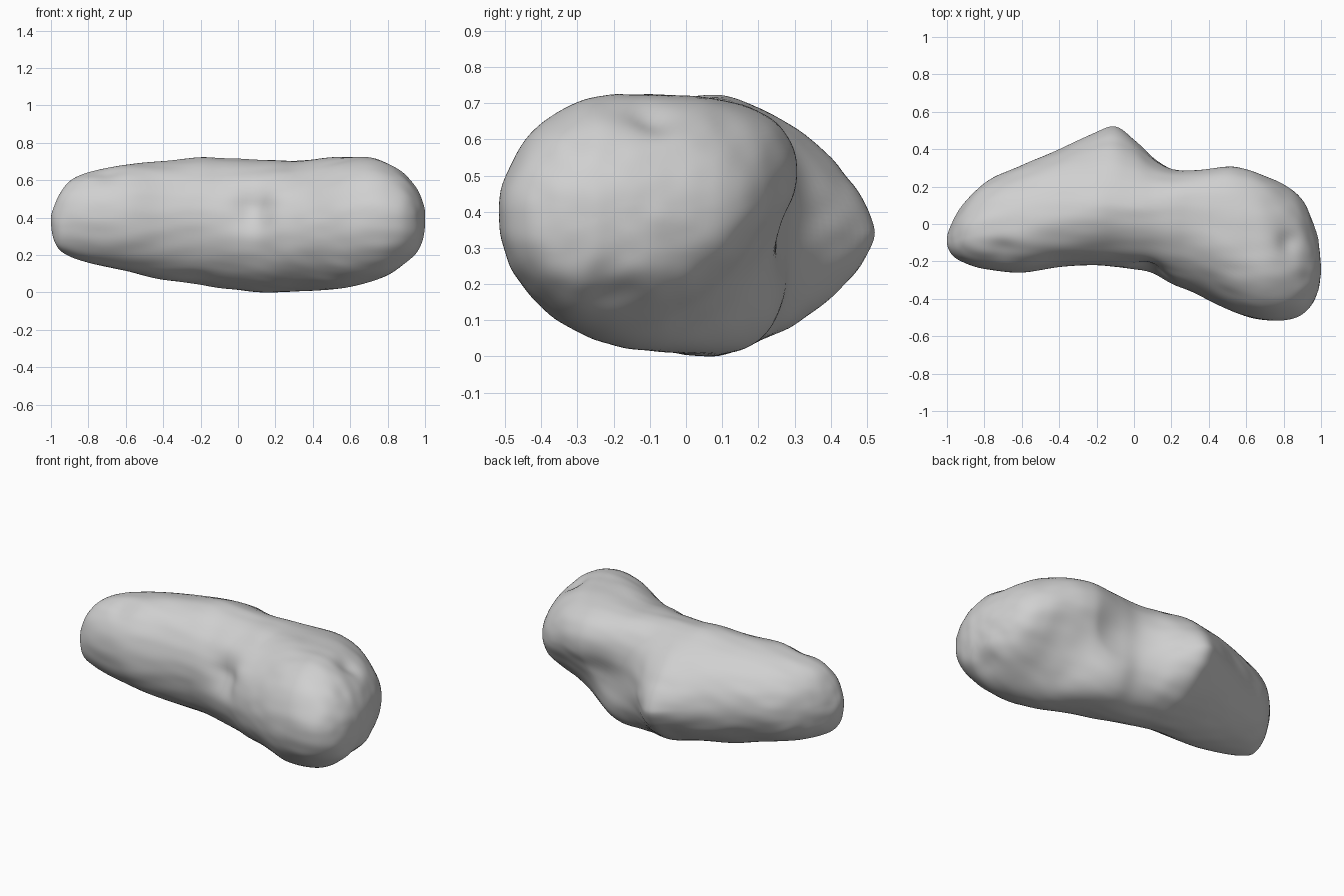
import bpy
import bmesh
from math import acos, cos, sin, pi, exp, copysign
from mathutils import Vector, noise

cube = bpy.data.objects.get("Cube")
if cube:
    bpy.data.objects.remove(cube, do_unlink=True)

RINGS, SIDES = 150, 120

# Body sections: x, front y, back y, bottom z, top z
SECTIONS = [
    (-1, -.09, -.09, .38, .38),
    (-.97, -.17, .01, .25, .5),
    (-.9, -.21, .12, .2, .6),
    (-.8, -.24, .22, .165, .65),
    (-.6, -.26, .315, .12, .69),
    (-.4, -.23, .4, .075, .71),
    (-.2, -.22, .495, .05, .73),
    (-.1, -.23, .525, .03, .725),
    (0, -.25, .455, .02, .72),
    (.1, -.27, .36, .01, .715),
    (.2, -.32, .315, .005, .715),
    (.3, -.36, .32, .005, .71),
    (.5, -.455, .34, .02, .73),
    (.6, -.495, .315, .035, .735),
    (.7, -.515, .27, .06, .73),
    (.8, -.515, .215, .095, .695),
    (.9, -.485, .13, .155, .63),
    (.97, -.4, -.03, .235, .53),
    (1, -.24, -.24, .39, .39),
]

# Hollows: centre, radius, depth
HOLLOWS = [
    ((.43, .27, .33), .2, .085),    # large bowl behind
    ((.07, -.26, .46), .1, .045),   # front pit
    ((.82, -.1, .66), .07, .025),   # end pits
    ((.92, -.2, .17), .08, .02),
    ((-.7, -.13, .62), .07, .015),
]


def angle(x):
    return acos(max(-1, min(1, -x)))


KNOTS = [angle(s[0]) for s in SECTIONS]


def slope(i, k):
    a, b = max(0, i - 1), min(len(KNOTS) - 1, i + 1)
    return (SECTIONS[b][k] - SECTIONS[a][k]) / (KNOTS[b] - KNOTS[a])


def section_at(t):
    """Smoothly blended section measures at end-to-end angle t."""
    i = max(j for j in range(len(KNOTS) - 1) if KNOTS[j] <= t or j == 0)
    h = KNOTS[i + 1] - KNOTS[i]
    u = (t - KNOTS[i]) / h
    out = []
    for k in range(1, 5):
        p, q = SECTIONS[i][k], SECTIONS[i + 1][k]
        m, n = slope(i, k) * h, slope(i + 1, k) * h
        out.append(p + u * m + u * u * (3 * (q - p) - 2 * m - n)
                   + u ** 3 * (2 * (p - q) + m + n))
    return out


def bump(value, centre, width):
    return exp(-((value - centre) / width) ** 2)


def power(value, exponent):
    return copysign(abs(value) ** exponent, value)


def ring_point(t, a):
    x = -cos(t)
    front, back, low, high = section_at(t)
    # The crest line swings back across the saddle
    yc = front + (.42 + .18 * bump(x, .25, .22)) * (back - front)
    zc = (low + high) / 2
    c, s = cos(a), sin(a)
    lean = 0
    if c > 0:
        # Behind: squarer at the bowl, wedge-shaped at the ridge,
        # undercut and leaning upward on the wide lobe
        shape = 1 - .25 * bump(x, .33, .22) + .3 * bump(x, -.13, .25)
        if s < 0:
            shape += .25 * bump(x, .68, .2)
        lean = (.11 * bump(x, .65, .25) - .03 * bump(x, -.1, .25)) * c * c * sin(t)
        y = yc + (back - yc) * power(c, shape)
        s = power(s, shape)
    else:
        y = yc + (yc - front) * c
    return Vector((x, y, zc + s * (high - low) / 2 + lean))


# Lofted body
bm = bmesh.new()
rings = []
for i in range(1, RINGS):
    t = pi * i / RINGS
    rings.append([bm.verts.new(ring_point(t, 2 * pi * j / SIDES)) for j in range(SIDES)])
for r, n in zip(rings, rings[1:]):
    for j in range(SIDES):
        k = (j + 1) % SIDES
        bm.faces.new((r[j], r[k], n[k], n[j]))
for x, ring in ((-1, rings[0]), (1, rings[-1])):
    pole = bm.verts.new(ring_point(angle(x), 0))
    for j in range(SIDES):
        bm.faces.new((pole, ring[j], ring[(j + 1) % SIDES]))
bmesh.ops.recalc_face_normals(bm, faces=bm.faces)
for _ in range(4):
    bmesh.ops.smooth_vert(bm, verts=bm.verts, factor=.5,
                          use_axis_x=True, use_axis_y=True, use_axis_z=True)
bm.normal_update()

# Hollows and gentle lengthwise weathering
for v in bm.verts:
    push = 0
    for centre, radius, depth in HOLLOWS:
        push -= depth * exp(-((v.co - Vector(centre)).length / radius) ** 2)
    p = v.co
    push += .004 * noise.noise(p * 5)
    push += .004 * noise.noise(Vector((p.x * 4, p.y * 14, p.z * 14)))
    v.co = p + v.normal * push

lowest = min(v.co.z for v in bm.verts)
bmesh.ops.translate(bm, verts=bm.verts, vec=(0, 0, -lowest))

mesh = bpy.data.meshes.new("rock_body")
bm.to_mesh(mesh)
bm.free()
rock = bpy.data.objects.new("rock_body", mesh)
bpy.context.collection.objects.link(rock)
for face in mesh.polygons:
    face.use_smooth = True

# Grey stone
stone = bpy.data.materials.new("grey_stone")
stone.use_nodes = True
colour = (.63, .63, .63, 1)
stone.diffuse_color = colour
for node in stone.node_tree.nodes:
    if node.type == 'BSDF_PRINCIPLED':
        node.inputs["Base Color"].default_value = colour
mesh.materials.append(stone)
